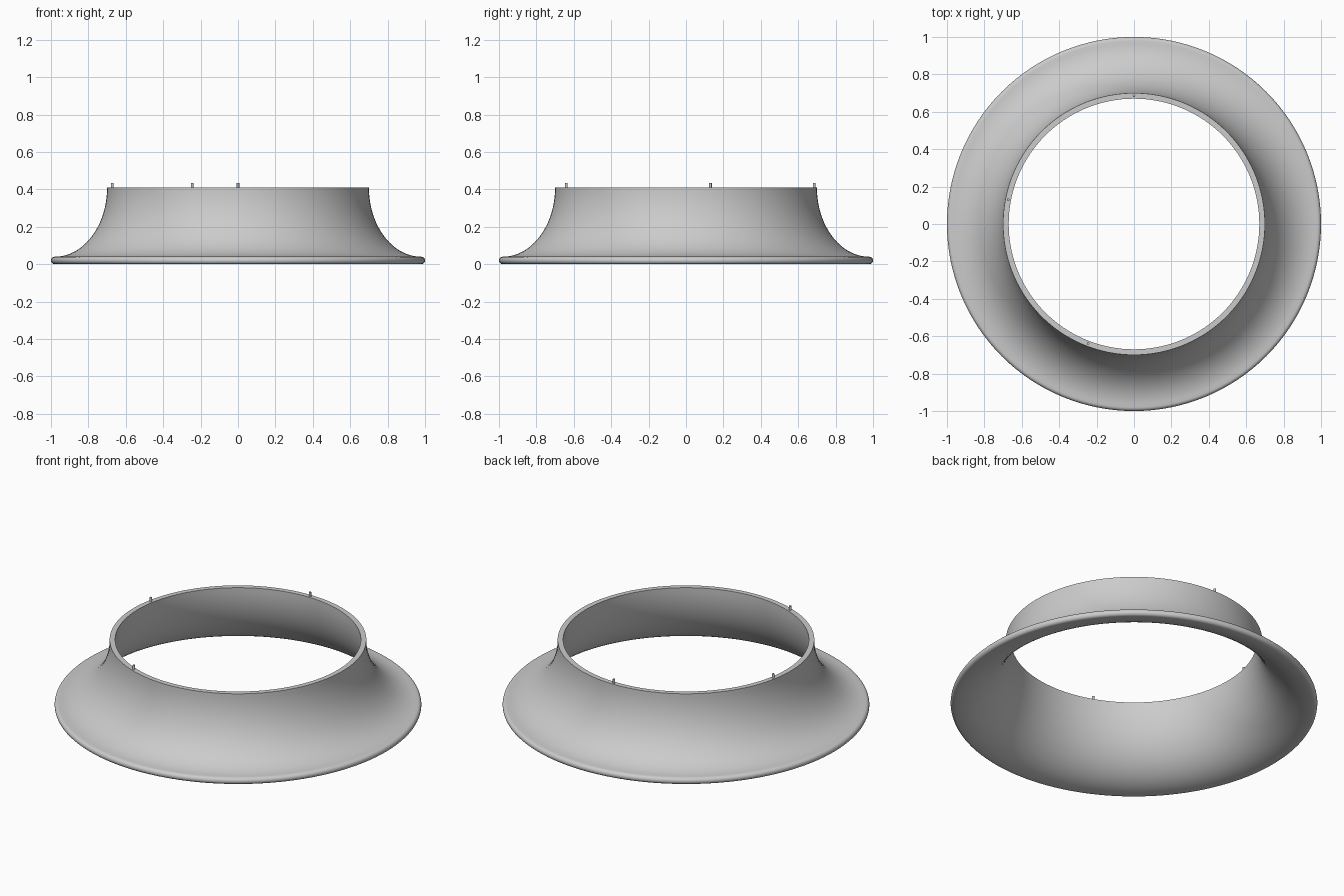
import bpy, bmesh, math

if "Cube" in bpy.data.objects:
    bpy.data.objects.remove(bpy.data.objects["Cube"])

STEPS = 128
grey = bpy.data.materials.new("light grey")
grey.diffuse_color = (0.6, 0.6, 0.6, 1)
grey.use_nodes = True
grey.node_tree.nodes["Principled BSDF"].inputs["Base Color"].default_value = grey.diffuse_color


def finish(bm, name):
    bmesh.ops.recalc_face_normals(bm, faces=bm.faces[:])
    me = bpy.data.meshes.new(name)
    bm.to_mesh(me)
    bm.free()
    me.materials.append(grey)
    ob = bpy.data.objects.new(name, me)
    bpy.context.collection.objects.link(ob)
    bpy.context.view_layer.objects.active = ob
    ob.select_set(True)
    bpy.ops.object.shade_smooth_by_angle(angle=math.radians(35))
    ob.select_set(False)
    return ob


def arc(cx, cz, a, b, start, end, n):
    """Points on an ellipse, angles in degrees."""
    angles = [math.radians(start + (end - start) * i / n) for i in range(n + 1)]
    return [(cx + a * math.cos(t), cz + b * math.sin(t)) for t in angles]


# Flared ring: outer sweep, rounded rim, inner sweep, flat collar top
TOP, RIM = 0.41, 0.98
profile = arc(RIM, TOP, 0.28, 0.37, 180, 270, 24)
profile += arc(RIM, 0.02, 0.02, 0.02, 90, -90, 10)[1:]
profile += arc(RIM, TOP, 0.31, 0.41, 270, 180, 24)[1:]

bm = bmesh.new()
rings = []
for i in range(STEPS):
    t = 2 * math.pi * i / STEPS
    rings.append([bm.verts.new((r * math.cos(t), r * math.sin(t), z)) for r, z in profile])
for i in range(STEPS):
    a, b = rings[i], rings[(i + 1) % STEPS]
    for j in range(len(profile)):
        k = (j + 1) % len(profile)
        bm.faces.new((a[j], b[j], b[k], a[k]))
finish(bm, "flared_ring")

# Small locating pins on the collar top
for n, deg in enumerate((90, 169, 249), 1):
    bm = bmesh.new()
    bmesh.ops.create_cone(bm, cap_ends=True, segments=16, radius1=0.007, radius2=0.007, depth=0.035)
    t = math.radians(deg)
    bmesh.ops.translate(bm, verts=bm.verts[:], vec=(0.685 * math.cos(t), 0.685 * math.sin(t), TOP + 0.0075))
    finish(bm, f"locating_pin_{n}")
